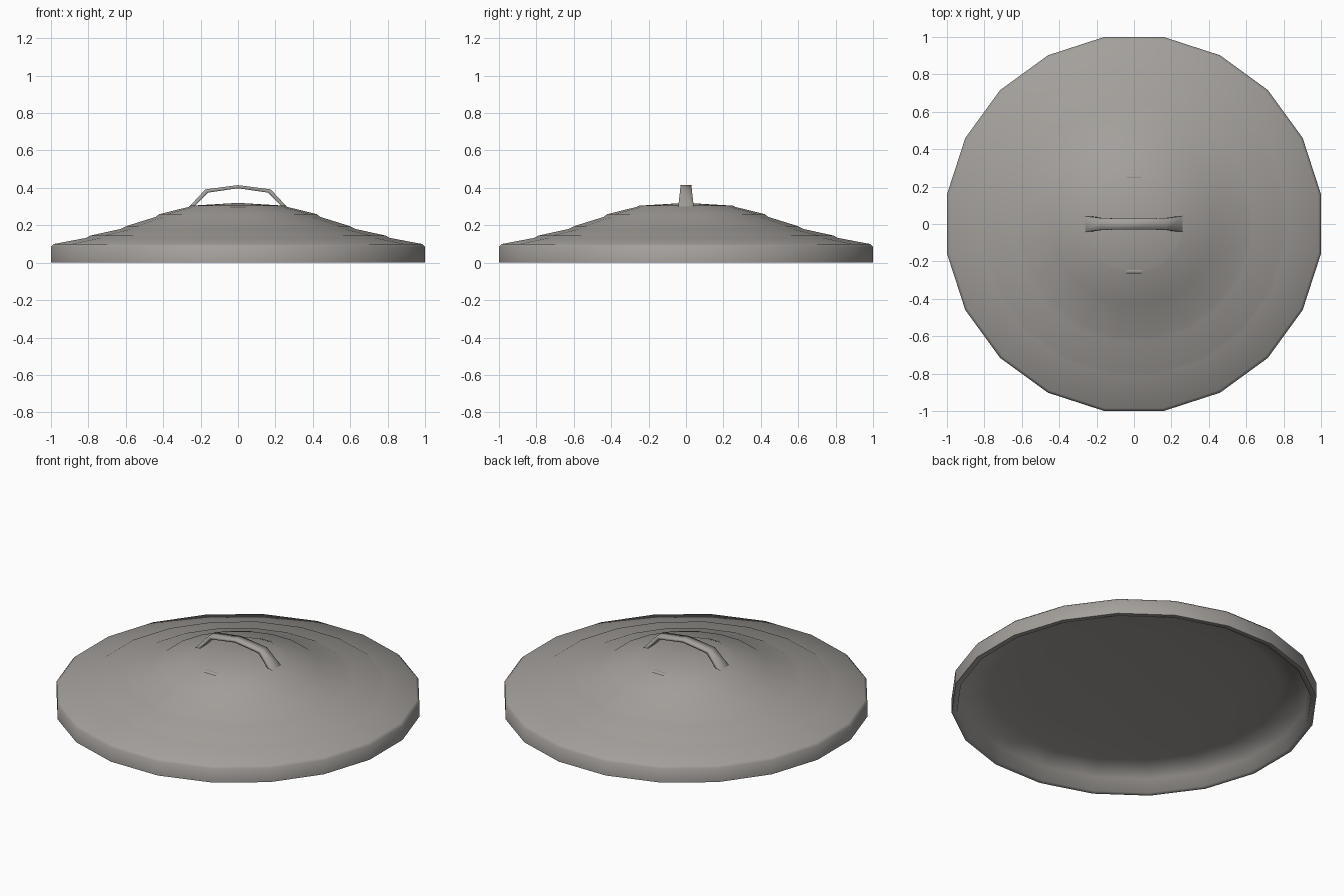
import bpy, bmesh, math
from math import cos, sin, pi

if "Cube" in bpy.data.objects:
    bpy.data.objects.remove(bpy.data.objects["Cube"])

SIDES = 20
metal = bpy.data.materials.new("warm grey metal")
metal.diffuse_color = (0.37, 0.35, 0.33, 1)
metal.use_nodes = True
metal.node_tree.nodes["Principled BSDF"].inputs["Base Color"].default_value = metal.diffuse_color


def make_object(name, bm, angle):
    bmesh.ops.recalc_face_normals(bm, faces=bm.faces)
    mesh = bpy.data.meshes.new(name)
    bm.to_mesh(mesh)
    bm.free()
    mesh.materials.append(metal)
    obj = bpy.data.objects.new(name, mesh)
    bpy.context.collection.objects.link(obj)
    bpy.ops.object.select_all(action='DESELECT')
    obj.select_set(True)
    bpy.context.view_layer.objects.active = obj
    bpy.ops.object.shade_smooth_by_angle(angle=math.radians(angle))
    return obj


def bridge(bm, a, b):
    n = len(a)
    for i in range(n):
        bm.faces.new((a[i], a[(i + 1) % n], b[(i + 1) % n], b[i]))


# Lid: stepped outer dome, thin rim, shallow hollow underside (apothem, height)
profile = [(0.25, 0.305), (0.265, 0.298), (0.42, 0.26), (0.44, 0.245),
           (0.60, 0.195), (0.63, 0.18), (0.79, 0.145), (0.81, 0.133),
           (0.985, 0.10), (1.0, 0.085), (1.0, 0.0),
           (0.97, 0.0), (0.955, 0.08), (0.80, 0.11), (0.60, 0.13)]
bm = bmesh.new()
rings = []
for r, z in profile:
    r /= cos(pi / SIDES)
    rings.append([bm.verts.new((r * cos((i + .5) * 2 * pi / SIDES),
                                r * sin((i + .5) * 2 * pi / SIDES), z))
                  for i in range(SIDES)])
for a, b in zip(rings, rings[1:]):
    bridge(bm, a, b)
for ring, z in ((rings[0], 0.32), (rings[-1], 0.14)):
    tip = bm.verts.new((0, 0, z))
    for i in range(SIDES):
        bm.faces.new((ring[i], ring[(i + 1) % SIDES], tip))
make_object("lid", bm, 88)

# Arched handle: (x, top z, inner x, bottom z, half width)
half = [(0.262, 0.298, 0.235, 0.298, 0.042), (0.175, 0.392, 0.16, 0.375, 0.031)]
sections = ([(-x, z, -xi, zi, w) for x, z, xi, zi, w in half]
            + [(0, 0.415, 0, 0.398, 0.03)] + half[::-1])
bm = bmesh.new()
loops = [[bm.verts.new(p) for p in ((x, -w, z), (x, w, z), (xi, w, zi), (xi, -w, zi))]
         for x, z, xi, zi, w in sections]
for a, b in zip(loops, loops[1:]):
    bridge(bm, a, b)
make_object("handle", bm, 100)

# Small flush tabs on the front and back of the top step
for name, s in (("front_tab", -1), ("back_tab", 1)):
    bm = bmesh.new()
    loops = [[bm.verts.new((x, s * y, z)) for y, z in
              ((0.24, 0.300), (0.248, 0.3065), (0.268, 0.299), (0.268, 0.29))]
             for x in (-0.04, 0.04)]
    bridge(bm, *loops)
    make_object(name, bm, 100)
